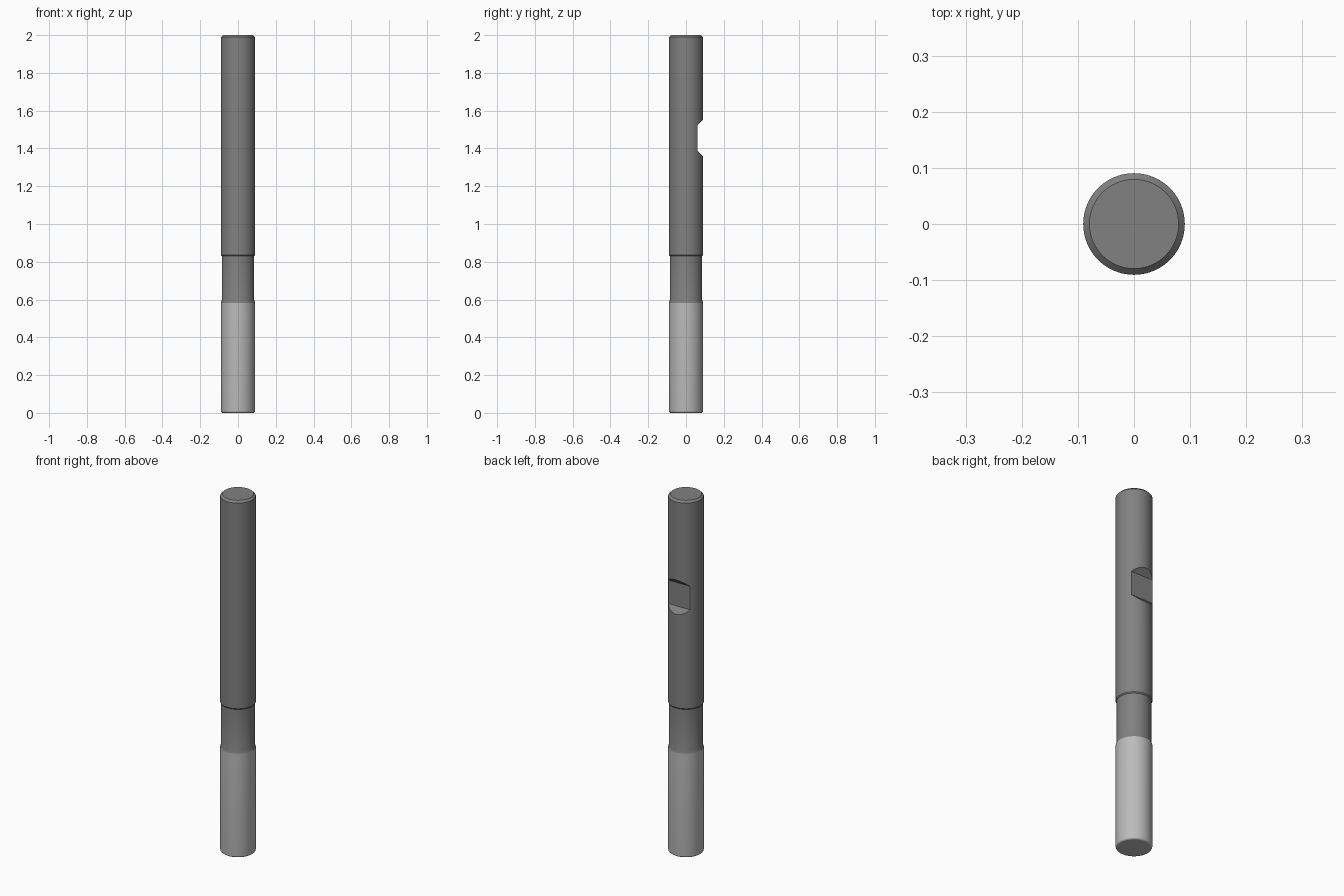
import bpy, bmesh, math

if "Cube" in bpy.data.objects:
    bpy.data.objects.remove(bpy.data.objects["Cube"])

SEGMENTS = 96
R = 0.0905       # shank and cutting head radius
NECK = 0.086     # relieved neck radius


def material(name, grey):
    mat = bpy.data.materials.new(name)
    mat.diffuse_color = (grey, grey, grey, 1)
    mat.use_nodes = True
    mat.node_tree.nodes["Principled BSDF"].inputs["Base Color"].default_value = mat.diffuse_color
    return mat


def make_object(name, bm, mat=None):
    bmesh.ops.recalc_face_normals(bm, faces=bm.faces)
    mesh = bpy.data.meshes.new(name)
    bm.to_mesh(mesh)
    bm.free()
    obj = bpy.data.objects.new(name, mesh)
    bpy.context.collection.objects.link(obj)
    if mat:
        mesh.materials.append(mat)
    return obj


def lathe(name, profile, mat):
    """Closed turned solid from (radius, z) points, bottom to top."""
    bm = bmesh.new()
    rings = []
    for r, z in profile:
        rings.append([bm.verts.new((r * math.cos(2 * math.pi * i / SEGMENTS),
                                    r * math.sin(2 * math.pi * i / SEGMENTS), z))
                      for i in range(SEGMENTS)])
    for a, b in zip(rings, rings[1:]):
        for i in range(SEGMENTS):
            j = (i + 1) % SEGMENTS
            bm.faces.new((a[i], a[j], b[j], b[i]))
    bm.faces.new(rings[0][::-1])
    bm.faces.new(rings[-1])
    return make_object(name, bm, mat)


def smooth(obj):
    bpy.ops.object.select_all(action='DESELECT')
    obj.select_set(True)
    bpy.context.view_layer.objects.active = obj
    bpy.ops.object.shade_smooth_by_angle(angle=math.radians(25))


dark = material("dark_grey", 0.22)
light = material("light_grey", 0.5)

# Cutting head with a rounded bottom corner
corner = 0.01
arc = [(R - corner + corner * math.sin(a), corner - corner * math.cos(a))
       for a in (math.radians(15 * k) for k in range(7))]
head = lathe("cutting_head", arc + [(R, 0.583)], light)

# Shank with relieved neck and chamfered top
shank = lathe("shank", [(R, 0.583), (NECK, 0.597), (NECK, 0.83), (R, 0.836),
                        (R, 1.989), (0.0795, 2.0)], dark)

# Clamping flat on the back: 45 degree sided notch
mid, half, flat_y, depth = 1.455, 0.066, 0.06, 0.1
bm = bmesh.new()
section = [(flat_y, mid - half), (flat_y, mid + half),
           (flat_y + depth, mid + half + depth), (flat_y + depth, mid - half - depth)]
face = bm.faces.new([bm.verts.new((-0.2, y, z)) for y, z in section])
new = bmesh.ops.extrude_face_region(bm, geom=[face])["geom"]
bmesh.ops.translate(bm, vec=(0.4, 0, 0),
                    verts=[v for v in new if isinstance(v, bmesh.types.BMVert)])
notch = make_object("flat_cutter", bm)
notch.hide_render = True

cut = shank.modifiers.new("clamping_flat", 'BOOLEAN')
cut.operation = 'DIFFERENCE'
cut.solver = 'EXACT'
cut.object = notch
bpy.context.view_layer.objects.active = shank
bpy.ops.object.modifier_apply(modifier=cut.name)
bpy.data.objects.remove(notch)

smooth(head)
smooth(shank)
